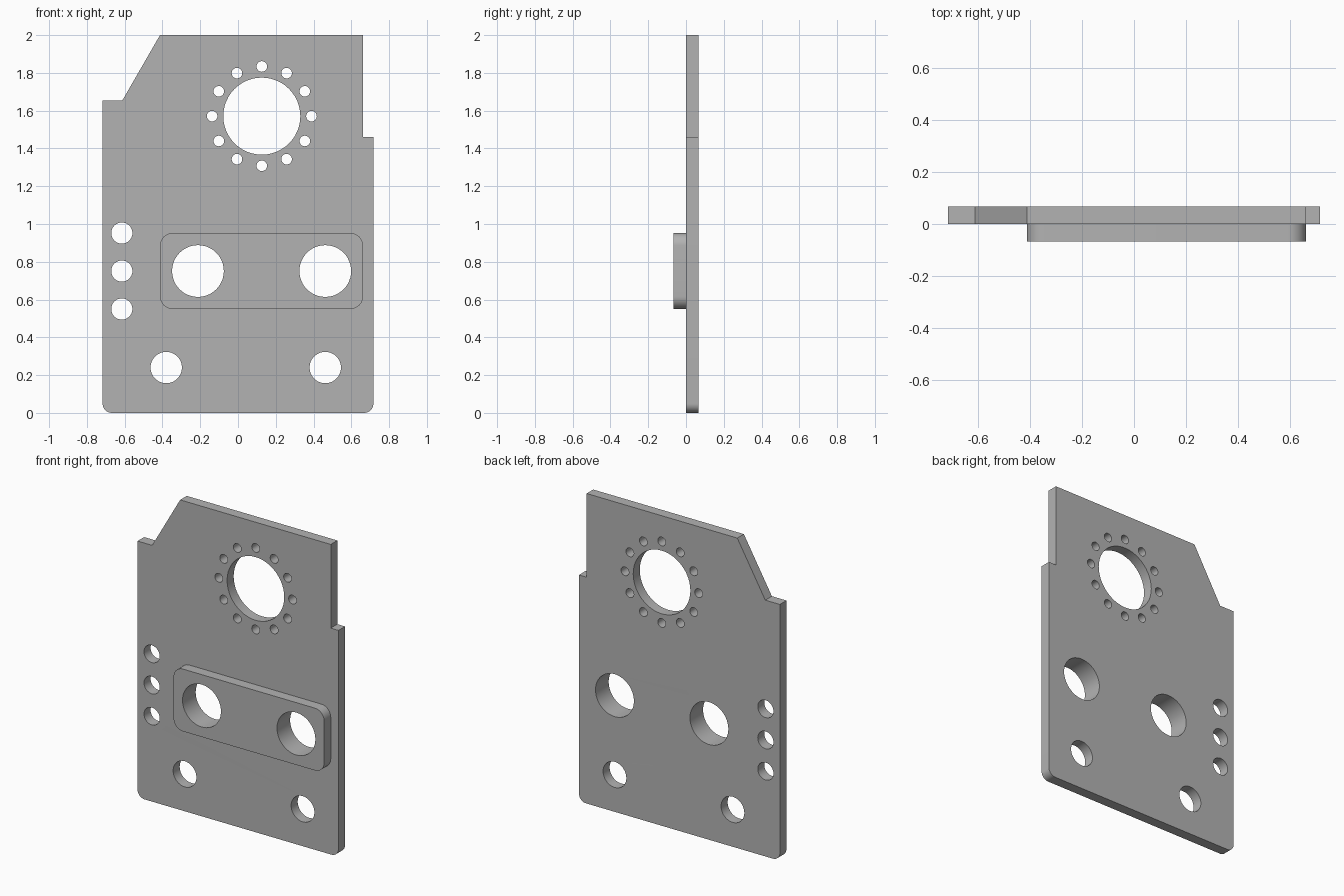
import bpy, bmesh
from math import sin, cos, pi, radians
from mathutils import Matrix

if "Cube" in bpy.data.objects:
    bpy.data.objects.remove(bpy.data.objects["Cube"], do_unlink=True)

THICK = 0.067

grey = bpy.data.materials.new("machined grey")
grey.use_nodes = True
GREY = (0.45, 0.45, 0.45, 1)
grey.diffuse_color = GREY
grey.node_tree.nodes["Principled BSDF"].inputs["Base Color"].default_value = GREY


def arc(cx, cz, r, start, sweep, steps):
    """Points along an arc, angles in degrees."""
    return [(cx + r * cos(radians(start + sweep * i / steps)),
             cz + r * sin(radians(start + sweep * i / steps)))
            for i in range(steps + 1)]


def circle(cx, cz, r):
    return arc(cx, cz, r, 0, 360, 48)[:-1]


def cut_sheet(name, outline, holes, y_mid):
    """Extrude an x-z outline with round holes into a flat sheet."""
    curve = bpy.data.curves.new(name, 'CURVE')
    curve.dimensions = '2D'
    curve.fill_mode = 'BOTH'
    curve.extrude = THICK / 2
    for loop in [outline] + [circle(*h) for h in holes]:
        spline = curve.splines.new('POLY')
        spline.points.add(len(loop) - 1)
        for point, (x, z) in zip(spline.points, loop):
            point.co = (x, z, 0, 1)
        spline.use_cyclic_u = True
    source = bpy.data.objects.new(name + " profile", curve)
    bpy.context.collection.objects.link(source)
    bpy.context.view_layer.update()
    mesh = bpy.data.meshes.new_from_object(
        source.evaluated_get(bpy.context.evaluated_depsgraph_get()))
    bpy.data.objects.remove(source, do_unlink=True)

    # Stand the sheet upright and weld its caps to its walls
    bm = bmesh.new()
    bm.from_mesh(mesh)
    bm.transform(Matrix.Translation((0, y_mid, 0)) @ Matrix.Rotation(pi / 2, 4, 'X'))
    bmesh.ops.remove_doubles(bm, verts=bm.verts, dist=0.0001)
    bmesh.ops.recalc_face_normals(bm, faces=bm.faces)
    bm.to_mesh(mesh)
    bm.free()
    mesh.name = name
    mesh.materials.clear()
    mesh.materials.append(grey)
    obj = bpy.data.objects.new(name, mesh)
    bpy.context.collection.objects.link(obj)
    bpy.ops.object.select_all(action='DESELECT')
    obj.select_set(True)
    bpy.context.view_layer.objects.active = obj
    bpy.ops.object.shade_smooth_by_angle(angle=radians(30))
    return obj


# Hole layout: centre x, centre z, radius
pad_holes = [(x, 0.751, 0.137) for x in (-0.212, 0.462)]
foot_holes = [(x, 0.24, 0.083) for x in (-0.38, 0.462)]
side_holes = [(-0.615, z, 0.056) for z in (0.55, 0.751, 0.952)]
bore = (0.126, 1.571, 0.204)
bolt_circle = [(x, z, 0.028) for x, z in arc(bore[0], bore[1], 0.263, 0, 360, 12)[:-1]]

# Main plate: rounded foot corners, notch on the left, chamfer on the right
W, R = 0.717, 0.05
plate = (arc(-W + R, R, R, 180, 90, 10) + arc(W - R, R, R, 270, 90, 10)
         + [(W, 1.46), (0.662, 1.46), (0.662, 2), (-0.413, 2),
            (-0.613, 1.653), (-W, 1.653)])
cut_sheet("main_plate", plate,
          pad_holes + foot_holes + side_holes + bolt_circle + [bore], THICK / 2)

# Raised pad on the front with four rounded corners
x0, x1, z0, z1, r = -0.413, 0.662, 0.55, 0.952, 0.067
pad = []
for cx, cz, a in ((x0 + r, z0 + r, 180), (x1 - r, z0 + r, 270),
                  (x1 - r, z1 - r, 0), (x0 + r, z1 - r, 90)):
    pad += arc(cx, cz, r, a, 90, 10)
cut_sheet("front_pad", pad, pad_holes, -THICK / 2)
